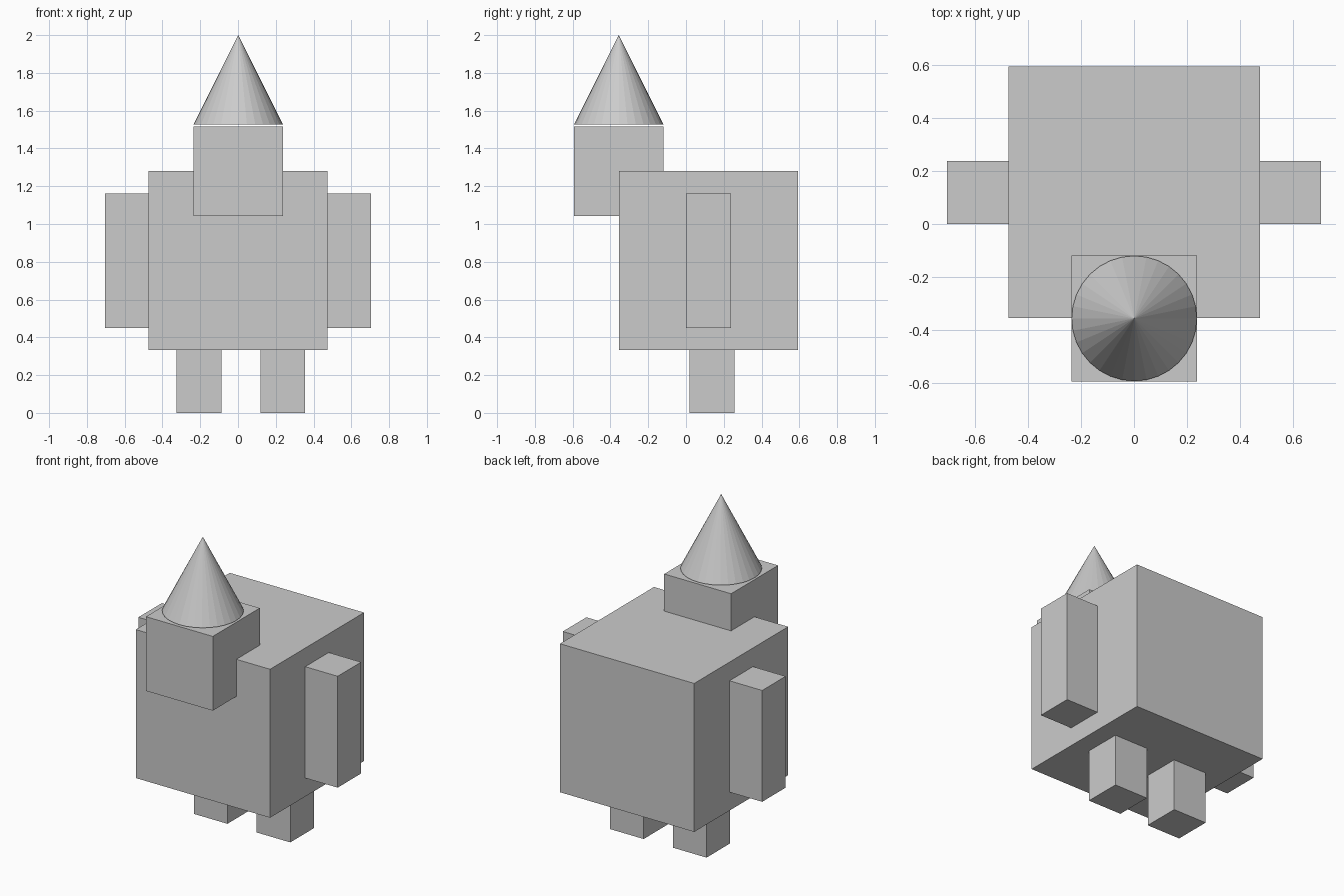
import bpy

if "Cube" in bpy.data.objects:
    bpy.data.objects.remove(bpy.data.objects["Cube"])


def box(name, lo, hi):
    """Box spanning two opposite corners."""
    centre = [(a + b) / 2 for a, b in zip(lo, hi)]
    bpy.ops.mesh.primitive_cube_add(size=1, location=centre)
    ob = bpy.context.object
    ob.name = name
    ob.scale = [b - a for a, b in zip(lo, hi)]
    bpy.ops.object.transform_apply(location=False, rotation=False, scale=True)
    return ob


# Body and head
box("body", (-0.473, -0.355, 0.332), (0.475, 0.593, 1.28))
box("head", (-0.235, -0.593, 1.043), (0.237, -0.119, 1.517))

# Pointed hat, floating just above the head
bpy.ops.mesh.primitive_cone_add(vertices=32, radius1=0.236, radius2=0, depth=0.472,
                                location=(0.001, -0.356, 1.764))
bpy.context.object.name = "hat"

# Arms flush against the body sides
for side, name in ((-1, "left_arm"), (1, "right_arm")):
    x0, x1 = sorted((side * 0.468, side * 0.704))
    box(name, (x0, 0.0, 0.45), (x1, 0.237, 1.161))

# Legs, running up into the body
for x, name in ((-0.325, "left_leg"), (0.119, "right_leg")):
    box(name, (x, 0.019, 0.0), (x + 0.237, 0.257, 0.711))
